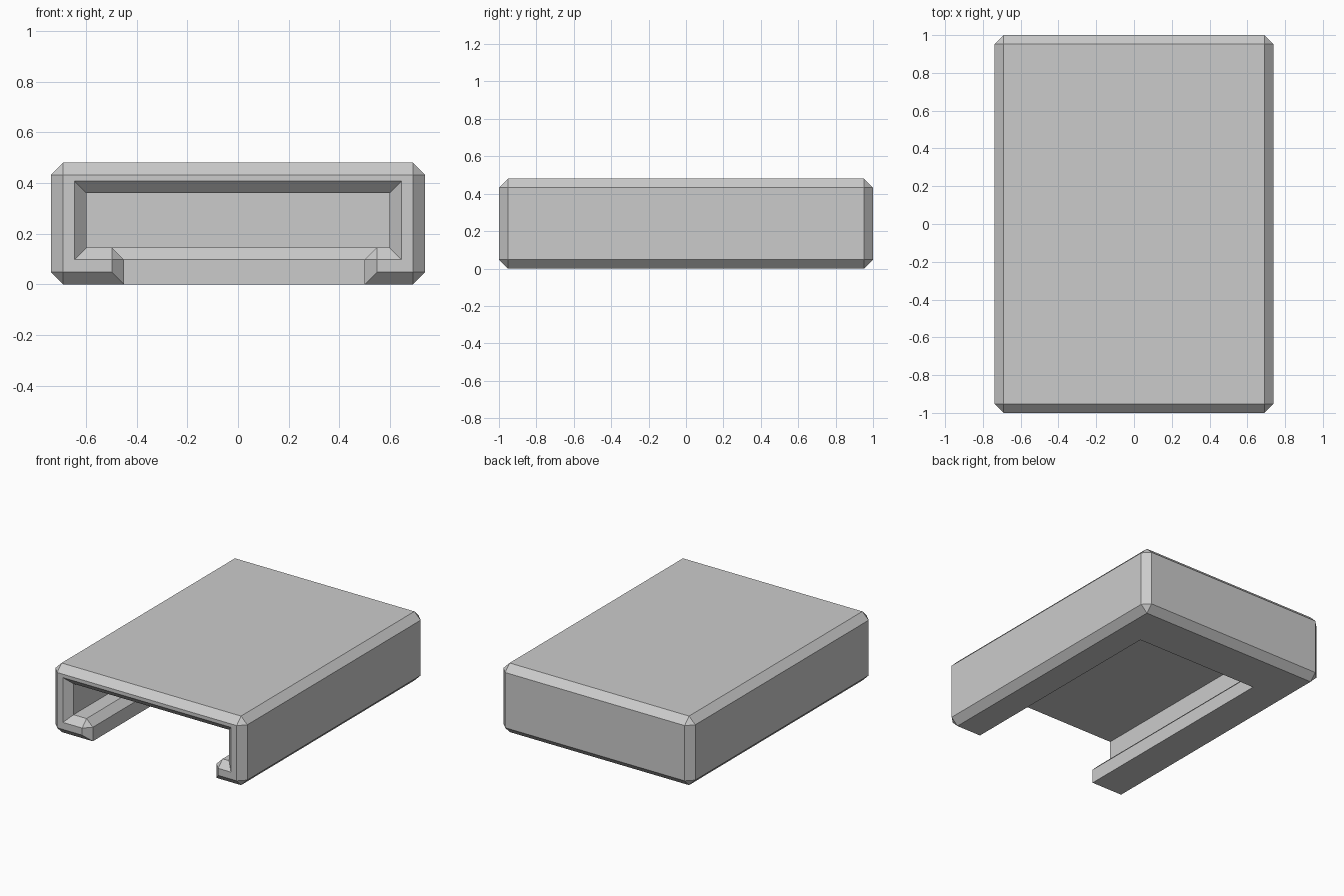
import bpy
import bmesh
from mathutils import Vector

default = bpy.data.objects.get("Cube")
if default:
    bpy.data.objects.remove(default, do_unlink=True)

BEVEL = 0.048

grey = bpy.data.materials.new("light_grey")
grey.use_nodes = True
colour = (0.6, 0.6, 0.6, 1.0)
grey.diffuse_color = colour
for node in grey.node_tree.nodes:
    if node.type == 'BSDF_PRINCIPLED':
        node.inputs["Base Color"].default_value = colour


def box(name, low, high):
    """Axis-aligned box between two corners."""
    low, high = Vector(low), Vector(high)
    bm = bmesh.new()
    bmesh.ops.create_cube(bm, size=1)
    for v in bm.verts:
        v.co = (low + high) / 2 + v.co * (high - low)
    mesh = bpy.data.meshes.new(name)
    bm.to_mesh(mesh)
    bm.free()
    mesh.materials.append(grey)
    obj = bpy.data.objects.new(name, mesh)
    bpy.context.collection.objects.link(obj)
    return obj


# Outer shell, the cavity open at the front, and the slot through the floor
shell = box("sleeve_shell", (-0.738, -1, 0), (0.738, 1, 0.48))
cutters = [
    box("cavity_cutter", (-0.598, -1.2, 0.145), (0.598, 0.86, 0.36)),
    box("slot_cutter", (-0.45, -1.3, -0.2), (0.5, 0.66, 0.25)),
]
for cutter in cutters:
    cutter.hide_render = True
    cut = shell.modifiers.new(cutter.name, 'BOOLEAN')
    cut.operation = 'DIFFERENCE'
    cut.solver = 'EXACT'
    cut.object = cutter

# Bake the cuts, then drop the cutters
graph = bpy.context.evaluated_depsgraph_get()
bm = bmesh.new()
bm.from_mesh(bpy.data.meshes.new_from_object(shell.evaluated_get(graph)))
shell.modifiers.clear()
for cutter in cutters:
    bpy.data.objects.remove(cutter, do_unlink=True)

bmesh.ops.remove_doubles(bm, verts=bm.verts, dist=0.0001)
bmesh.ops.dissolve_limit(bm, angle_limit=0.01, verts=bm.verts, edges=bm.edges)
bmesh.ops.recalc_face_normals(bm, faces=bm.faces)


def is_slot_underside(edge):
    """The slot's bottom rim stays sharp."""
    mid = (edge.verts[0].co + edge.verts[1].co) / 2
    return (all(v.co.z < 0.001 for v in edge.verts)
            and abs(mid.x) < 0.6 and -0.99 < mid.y < 0.9)


# Chamfer every outward corner, leaving the inner corners square
edges = [e for e in bm.edges if len(e.link_faces) == 2
         and e.calc_face_angle_signed() > 0.5 and not is_slot_underside(e)]
bmesh.ops.bevel(bm, geom=edges, offset=BEVEL, offset_type='OFFSET',
                segments=1, profile=0.5, affect='EDGES', clamp_overlap=False)
for face in bm.faces:
    face.smooth = False
    face.material_index = 0
bm.to_mesh(shell.data)
bm.free()
shell.data.update()
